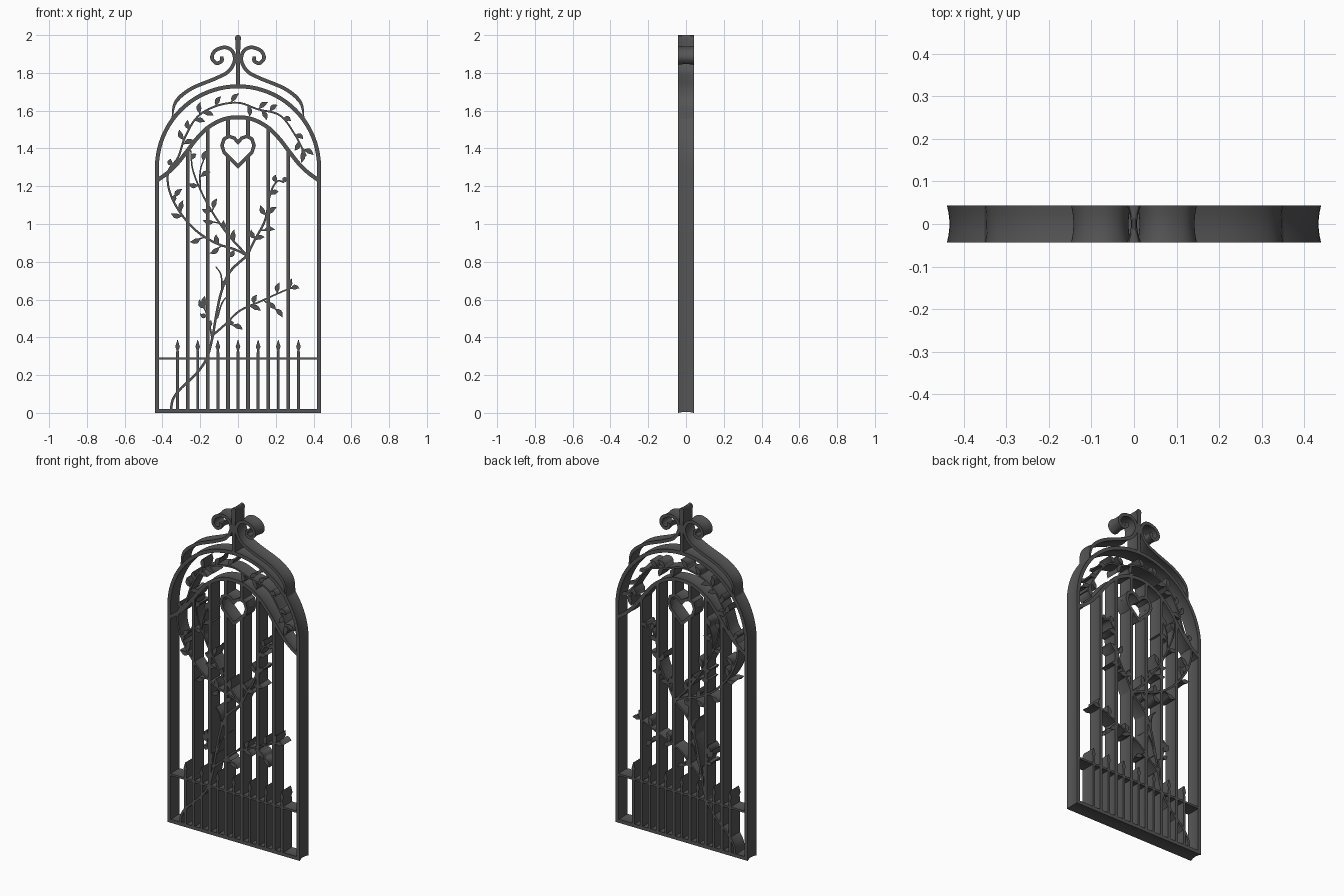
import bpy, bmesh, math
from mathutils import Vector

DEPTH = 0.043
LEVELS = [-1, -0.6, -0.2, 0.2, 0.6, 1]
iron = bpy.data.materials.new("dark_iron")
iron.diffuse_color = (0.09, 0.09, 0.09, 1)


def smooth_path(pts, n=6):
    """Catmull-Rom curve through the points."""
    p = [Vector(q) for q in pts]
    p = [2 * p[0] - p[1]] + p + [2 * p[-1] - p[-2]]
    out = []
    for a, b, c, d in zip(p, p[1:], p[2:], p[3:]):
        for i in range(n):
            t = i / n
            out.append(0.5 * (2 * b + (c - a) * t + (2 * a - 5 * b + 4 * c - d) * t * t
                              + (3 * b - a - 3 * c + d) * t ** 3))
    return out + [p[-2]]


def ribbon(bm, pts, width, closed=False):
    """Deep bar with waisted sides, following a path in the x-z plane."""
    p = [Vector(q) for q in pts]
    n = len(p)
    rings = []
    for i in range(n):
        d1 = p[i] - p[i - 1] if (i or closed) else p[1] - p[0]
        d2 = p[(i + 1) % n] - p[i] if (i < n - 1 or closed) else d1
        n1 = Vector((-d1.y, d1.x)).normalized()
        n2 = Vector((-d2.y, d2.x)).normalized()
        m = (n1 + n2).normalized()
        m /= max(m.dot(n1), 0.55)
        w = width[i] if isinstance(width, (list, tuple)) else width
        ring = []
        for side, levels in ((1, LEVELS), (-1, LEVELS[::-1])):
            for t in levels:
                q = p[i] + m * side * w / 2 * (1 - 0.55 * (1 - t * t))
                ring.append(bm.verts.new((q.x, t * DEPTH, q.y)))
        rings.append(ring)
    k = len(rings[0])
    for i in range(n if closed else n - 1):
        a, b = rings[i], rings[(i + 1) % n]
        for j in range(k):
            bm.faces.new((a[j], a[(j + 1) % k], b[(j + 1) % k], b[j]))
    if not closed:
        bm.faces.new(rings[0])
        bm.faces.new(rings[-1][::-1])


def part(name, strips):
    """One object from a list of (path, width, closed) strips."""
    bm = bmesh.new()
    for s in strips:
        ribbon(bm, *s)
    bmesh.ops.recalc_face_normals(bm, faces=bm.faces)
    me = bpy.data.meshes.new(name)
    bm.to_mesh(me)
    bm.free()
    me.materials.append(iron)
    ob = bpy.data.objects.new(name, me)
    bpy.context.collection.objects.link(ob)
    return ob


def mirror(pts):
    return [(-q[0], q[1]) for q in pts]


# Outer frame: straight legs and a semicircular head
R = 0.429
arch = [(R * math.cos(math.pi * i / 40), 1.3 + R * math.sin(math.pi * i / 40)) for i in range(41)]
part("frame", [([(-R, 0.01), (R, 0.01)] + arch, 0.021, True)])

# Inner arch
half = [(0.08, 1.553), (0.16, 1.51), (0.22, 1.45), (0.27, 1.385), (0.33, 1.31), (0.38, 1.265), (0.43, 1.23)]
part("inner_arch", [(smooth_path(mirror(half)[::-1] + [(0, 1.565)] + half), 0.021)])

# Crest scrolls and centre finial
scroll = smooth_path([(0.35, 1.555), (0.33, 1.645), (0.25, 1.715), (0.12, 1.77), (0.05, 1.808), (0.018, 1.865),
                      (0.03, 1.915), (0.07, 1.935), (0.12, 1.918), (0.138, 1.88), (0.115, 1.852),
                      (0.087, 1.862), (0.086, 1.887)])
w = [min(0.019, 0.005 + i * 0.002) for i in range(len(scroll))]
scroll = [(-q.x, q.y) for q in scroll]
part("crest_scrolls", [(scroll, w), (mirror(scroll), w)])
part("finial", [([(0, 1.73), (0, 1.8), (0, 1.84), (0, 1.96), (0, 1.985), (0, 1.996), (0, 2.0)],
                 [0.022, 0.022, 0.019, 0.026, 0.032, 0.024, 0.008])])

# Heart and long bars (the middle two are broken by the heart)
hh = [(0.02, 1.455), (0.048, 1.464), (0.074, 1.45), (0.085, 1.415), (0.073, 1.378), (0.04, 1.345)]
part("heart", [([(0, 1.432)] + hh + [(0, 1.306)] + mirror(hh)[::-1], 0.018, True)])
bars = []
for s in (-1, 1):
    for x, z0, z1 in ((0.267, 0.01, 1.385), (0.16, 0.01, 1.51), (0.053, 0.01, 1.355), (0.053, 1.463, 1.555)):
        bars.append(([(s * x, z0), (s * x, z1)], 0.019))
part("long_bars", bars)

# Short spear bars and rail
part("spear_bars", [([(x * 0.1067, z) for z in (0.01, 0.32, 0.332, 0.35, 0.387)],
                     [0.015, 0.015, 0.011, 0.024, 0.002]) for x in range(-3, 4)])
part("low_rail", [([(-0.425, 0.288), (0.425, 0.288)], 0.012)])

# Climbing vine: (start width, end width, path)
vines = [
    (0.013, 0.013, [(-0.355, 0.015), (-0.345, 0.07), (-0.307, 0.125), (-0.228, 0.2), (-0.17, 0.28), (-0.138, 0.387),
                    (-0.11, 0.546), (-0.085, 0.65), (-0.042, 0.748), (0.048, 0.833)]),
    (0.013, 0.008, [(0.048, 0.833), (0.09, 0.918), (0.143, 1.02), (0.17, 1.156), (0.206, 1.225), (0.245, 1.22)]),
    (0.012, 0.009, [(0.048, 0.833), (-0.016, 0.865), (-0.12, 0.9), (-0.228, 0.97), (-0.317, 1.077), (-0.365, 1.183),
                    (-0.368, 1.28), (-0.317, 1.353), (-0.28, 1.46), (-0.217, 1.565), (-0.12, 1.623), (0, 1.642),
                    (0.106, 1.607), (0.222, 1.575), (0.3, 1.475), (0.36, 1.36)]),
    (0.012, 0.007, [(0.048, 0.833), (-0.053, 0.944), (-0.138, 1.066), (-0.2, 1.183), (-0.24, 1.29), (-0.25, 1.39)]),
    (0.012, 0.007, [(-0.135, 0.41), (-0.069, 0.467), (0.01, 0.541), (0.116, 0.589), (0.222, 0.637), (0.3, 0.67)]),
    (0.01, 0.007, [(-0.138, 0.4), (-0.158, 0.5), (-0.185, 0.57)]),
    (0.009, 0.006, [(-0.085, 0.65), (-0.09, 0.73), (-0.118, 0.775)]),
    (0.009, 0.006, [(-0.11, 0.5), (-0.085, 0.58), (-0.048, 0.63)]),
    (0.009, 0.006, [(-0.2, 1.183), (-0.2, 1.28), (-0.178, 1.35)]),
]
strips, stems = [], []
for a, b, pts in vines:
    path = smooth_path(pts)
    n = len(path) - 1
    strips.append((path, [a + (b - a) * i / n for i in range(n + 1)]))
    stems.append(path)
part("vine_stems", strips)

# Leaves: tip positions; each grows from the nearest stem
tips_upper = [(-0.2, 1.645), (-0.09, 1.675), (0.005, 1.69), (0.16, 1.645), (0.21, 1.63), (0.15, 1.55), (0.28, 1.545),
              (0.345, 1.45), (0.3, 1.39), (0.4, 1.365), (0.335, 1.325), (-0.265, 1.55), (-0.31, 1.5), (-0.175, 1.54),
              (-0.13, 1.575), (-0.355, 1.345), (-0.165, 1.39), (-0.22, 1.37), (0.06, 1.57), (-0.23, 1.44)]
tips_middle = [(-0.295, 1.185), (-0.33, 1.155), (-0.355, 1.055), (-0.29, 1.125), (-0.185, 1.02), (-0.255, 0.905),
               (-0.15, 0.845), (-0.115, 0.945), (-0.055, 0.825), (-0.145, 1.275), (-0.26, 1.215), (-0.11, 1.135),
               (-0.19, 1.08), (-0.075, 1.02), (-0.02, 0.97), (0.07, 0.97), (0.14, 0.93), (0.195, 0.97),
               (0.205, 1.09), (0.215, 1.17), (0.12, 1.1), (0.2, 1.26), (0.265, 1.235)]
tips_lower = [(-0.205, 0.6), (-0.175, 0.62), (-0.2, 0.525), (-0.14, 0.49), (0.025, 0.44), (-0.02, 0.475), (0.1, 0.625),
              (0.12, 0.54), (0.235, 0.505), (0.2, 0.545), (0.22, 0.69), (0.285, 0.71), (0.325, 0.66), (-0.06, 0.7)]
leaves = []
for tip in tips_upper + tips_middle + tips_lower:
    tip = Vector(tip)
    path, i = min(((s, i) for s in stems for i in range(len(s))), key=lambda e: (e[0][e[1]] - tip).length)
    root = path[max(i - 2, 0)]
    d = tip - root
    blade = min(0.055, d.length * 0.85)
    u = d.normalized()
    base = tip - u * blade
    bend = Vector((-u.y, u.x)) * 0.006
    pts = [root] + [base + u * blade * f + bend * math.sin(math.pi * f) for f in (0, 0.2, 0.4, 0.6, 0.8, 1)]
    leaves.append((pts, [0.006, 0.007, 0.02, 0.027, 0.023, 0.012, 0.001]))
part("leaves", leaves)

# Smooth shading with sharp edges kept
for ob in bpy.context.scene.objects:
    ob.select_set(True)
    bpy.context.view_layer.objects.active = ob
bpy.ops.object.shade_smooth_by_angle(angle=math.radians(35))
